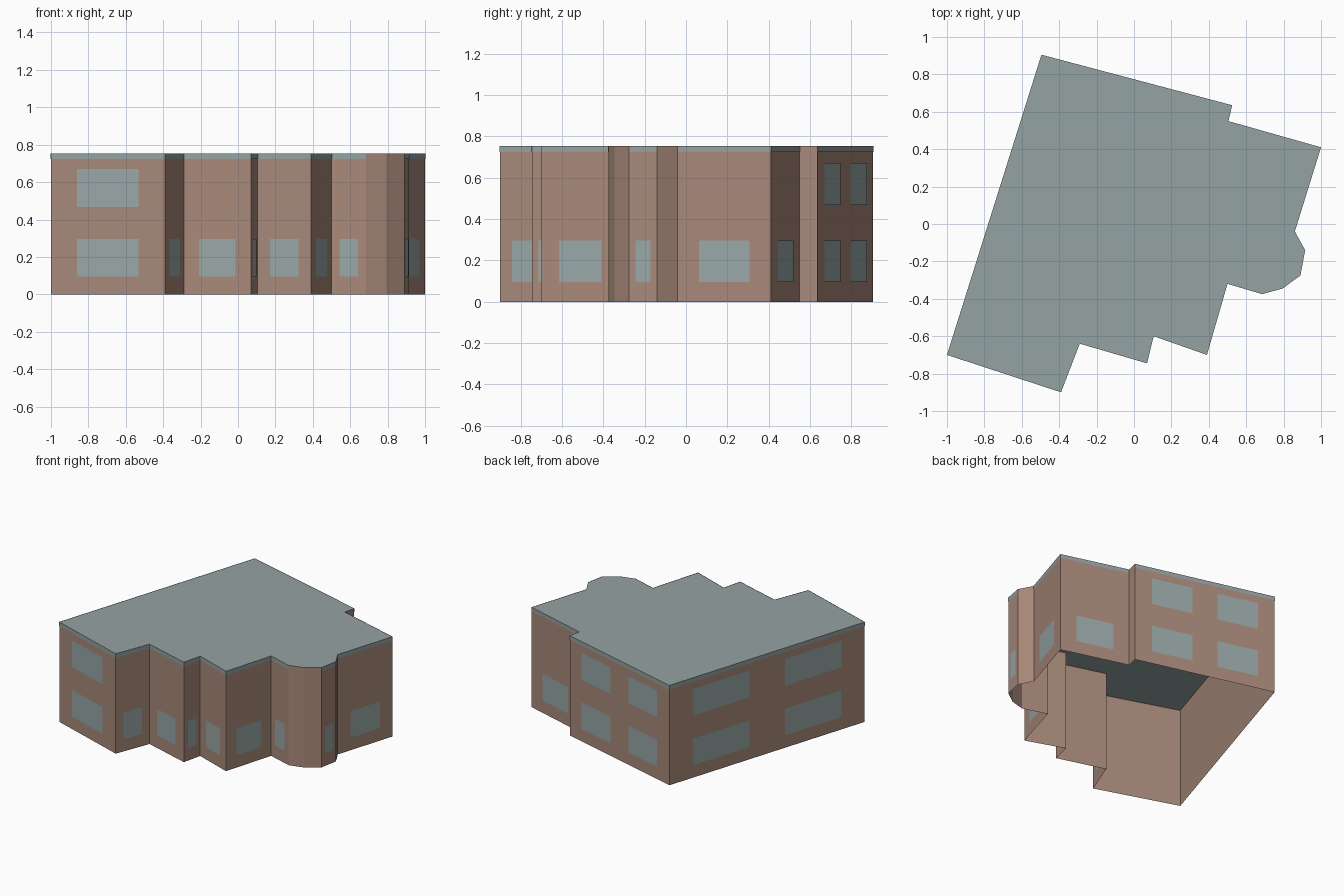
import bpy, bmesh
from mathutils import Vector

cube = bpy.data.objects.get("Cube")
if cube:
    bpy.data.objects.remove(cube, do_unlink=True)

HEIGHT = 0.753
FASCIA = 0.03
LOWER, UPPER = (0.095, 0.296), (0.468, 0.67)
ONE, TWO = [(0.23, 0.77)], [(0.12, 0.41), (0.59, 0.88)]


def material(name, colour):
    m = bpy.data.materials.new(name)
    m.use_nodes = True
    m.diffuse_color = (*colour, 1)
    m.node_tree.nodes["Principled BSDF"].inputs["Base Color"].default_value = (*colour, 1)
    return m


brick = material("brown wall", (0.39, 0.25, 0.195))
slate = material("grey roof", (0.30, 0.36, 0.36))
glass = material("window glass", (0.32, 0.39, 0.39))

# Outline corners, anticlockwise; each with the wall that follows it:
# window spans along the wall and window storeys
GROUND, BOTH = [LOWER], [LOWER, UPPER]
walls = [
    ((-1.0, -0.70), ONE, BOTH),
    ((-0.39, -0.90), ONE, GROUND),
    ((-0.29, -0.64), ONE, GROUND),
    ((0.07, -0.745), ONE, GROUND),
    ((0.105, -0.60), ONE, GROUND),
    ((0.39, -0.70), ONE, GROUND),
    ((0.50, -0.32), ONE, GROUND),
    ((0.685, -0.375), [], []),
    ((0.795, -0.345), [], []),
    ((0.89, -0.275), ONE, GROUND),
    ((0.915, -0.14), [], []),
    ((0.86, -0.04), ONE, GROUND),
    ((1.0, 0.41), ONE, GROUND),
    ((0.505, 0.55), [], []),
    ((0.525, 0.635), TWO, BOTH),
    ((-0.495, 0.905), TWO, BOTH),
]
corners = [Vector((*w[0], 0)) for w in walls]


def finish(name, bm, mat):
    mesh = bpy.data.meshes.new(name)
    bm.to_mesh(mesh)
    bm.free()
    mesh.materials.append(mat)
    obj = bpy.data.objects.new(name, mesh)
    bpy.context.scene.collection.objects.link(obj)
    return obj


def panel(bm, a, b, span, z0, z1, offset=0.0):
    """Upright rectangle on the wall from a to b, pushed outwards by offset."""
    d = b - a
    out = Vector((d.y, -d.x, 0)).normalized() * offset
    p, q = a + d * span[0] + out, a + d * span[1] + out
    up = Vector((0, 0, 1))
    bm.faces.new([bm.verts.new(v) for v in
                  (p + up * z0, q + up * z0, q + up * z1, p + up * z1)])


# Walls, fascia strips and windows
wall_bm, fascia_bm, window_bm = bmesh.new(), bmesh.new(), bmesh.new()
for i, (_, spans, storeys) in enumerate(walls):
    a, b = corners[i], corners[(i + 1) % len(corners)]
    panel(wall_bm, a, b, (0, 1), 0, HEIGHT)
    if spans:
        panel(fascia_bm, a, b, (0, 1), HEIGHT - FASCIA, HEIGHT, 0.002)
    for span in spans:
        for z0, z1 in storeys:
            panel(window_bm, a, b, span, z0, z1, 0.002)
bmesh.ops.remove_doubles(wall_bm, verts=wall_bm.verts, dist=0.0001)
finish("walls", wall_bm, brick)
finish("roof_fascia", fascia_bm, slate)
finish("windows", window_bm, glass)

# Flat roof; the building is open underneath
roof_bm = bmesh.new()
roof_bm.faces.new([roof_bm.verts.new(c + Vector((0, 0, HEIGHT))) for c in corners])
finish("flat_roof", roof_bm, slate)
